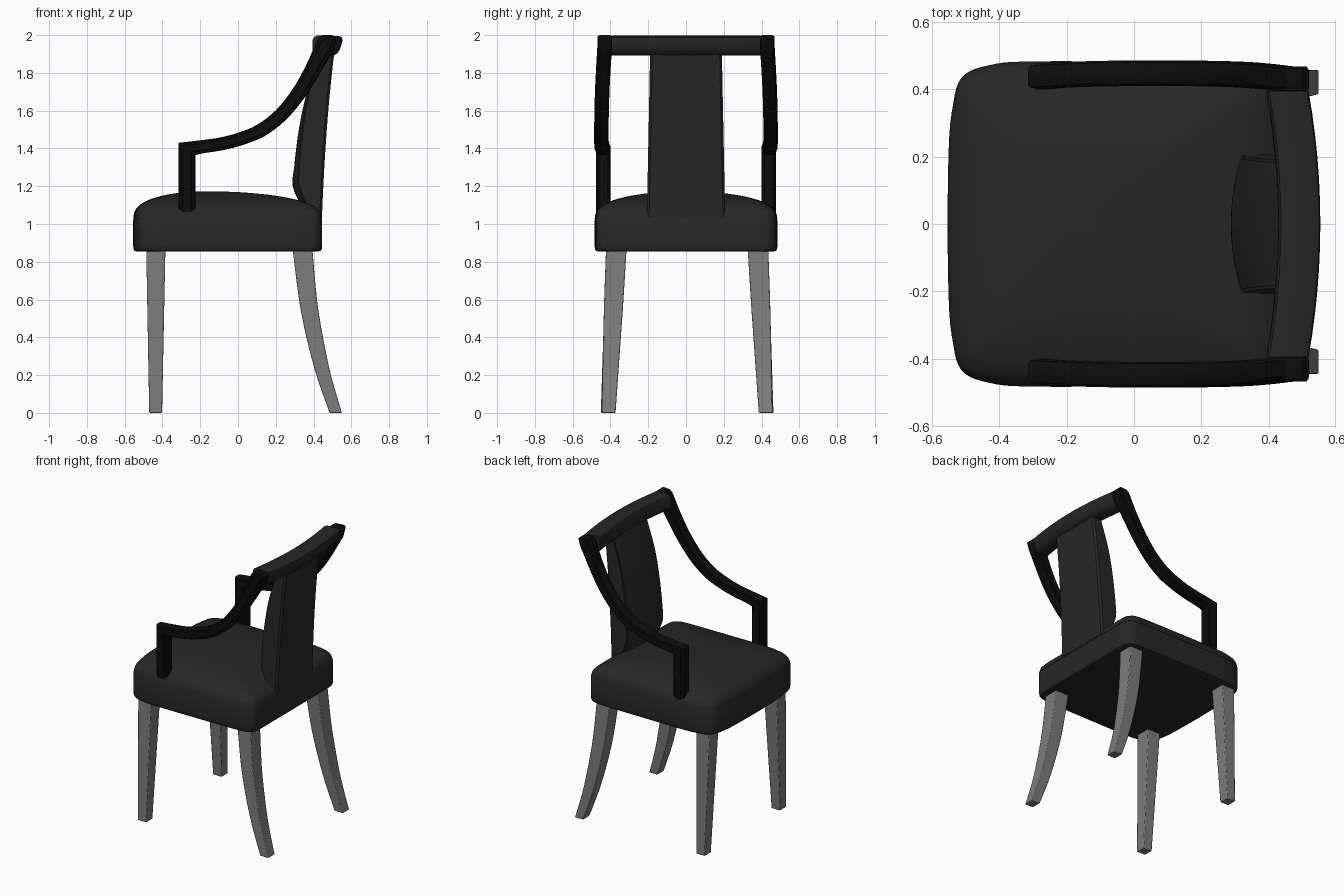
import bpy, bmesh, math

if "Cube" in bpy.data.objects:
    bpy.data.objects.remove(bpy.data.objects["Cube"])


def material(name, v):
    m = bpy.data.materials.new(name)
    m.diffuse_color = (v, v, v, 1)
    m.use_nodes = True
    m.node_tree.nodes["Principled BSDF"].inputs["Base Color"].default_value = m.diffuse_color
    return m


UPHOLSTERY = material("dark_upholstery", 0.02)
FRAME = material("black_frame", 0.004)
WOOD = material("grey_wood", 0.2)


def loft(name, rings, mat, bevel=0):
    """Skin a list of closed rings (same point count) and cap both ends."""
    bm = bmesh.new()
    rows = [[bm.verts.new(p) for p in r] for r in rings]
    n = len(rows[0])
    for a, b in zip(rows, rows[1:]):
        for i in range(n):
            j = (i + 1) % n
            bm.faces.new((a[i], a[j], b[j], b[i]))
    bm.faces.new(rows[0])
    bm.faces.new(rows[-1])
    bmesh.ops.recalc_face_normals(bm, faces=bm.faces[:])
    me = bpy.data.meshes.new(name)
    bm.to_mesh(me)
    bm.free()
    me.materials.append(mat)
    me.shade_smooth()
    me.set_sharp_from_angle(angle=math.radians(35))
    ob = bpy.data.objects.new(name, me)
    bpy.context.collection.objects.link(ob)
    if bevel:
        mod = ob.modifiers.new("bevel", 'BEVEL')
        mod.width = bevel
        mod.segments = 2
    return ob


def smooth(rows, steps=4):
    """Catmull-Rom interpolation of rows of numbers."""
    out = []
    for i in range(len(rows) - 1):
        quad = zip(rows[max(i - 1, 0)], rows[i], rows[i + 1], rows[min(i + 2, len(rows) - 1)])
        quad = list(quad)
        for k in range(steps):
            t = k / steps
            out.append([0.5 * (2 * b + (c - a) * t + (2 * a - 5 * b + 4 * c - d) * t * t
                               + (3 * b - a - 3 * c + d) * t ** 3) for a, b, c, d in quad])
    return out + [list(rows[-1])]


# seat plan outline, half, front to back
half = [(-.555, 0), (-.55, .25), (-.537, .36), (-.522, .42), (-.49, .453), (-.43, .472),
        (-.33, .483), (0, .483), (.3, .48), (.39, .472), (.425, .452), (.443, .41), (.445, .25), (.445, 0)]
half = smooth(half, 3)
outline = half + [[x, -y] for x, y in half[-2:0:-1]]


def plan_rings(levels, cx):
    return [[(cx + (x - cx) * s, y * s, z) for x, y in outline] for s, z in levels]


# seat box and domed cushion
loft("seat_base", plan_rings([(.965, .855), (.985, .858), (.997, .868), (1, .885),
                              (1, 1.02), (.993, 1.03)], -.055), UPHOLSTERY)
dome = smooth([(1, 1.027), (.985, 1.06), (.95, 1.085), (.88, 1.109), (.75, 1.133),
               (.55, 1.154), (.3, 1.168), (.06, 1.173)], 3)
loft("seat_cushion", plan_rings(dome, -.17), UPHOLSTERY)

# back splat: z, half width, pillow front x, frame front x, back x
splat = smooth([(1.035, .207, .40, .42, .445), (1.10, .206, .335, .37, .447),
                (1.20, .204, .29, .325, .452), (1.30, .202, .297, .325, .457),
                (1.50, .198, .322, .345, .470), (1.70, .194, .365, .38, .487),
                (1.91, .19, .435, .445, .51)])
loft("back_splat", [[(xe, -h, z), (xe, h, z), (xb - .012, h, z), (xb, h - .012, z),
                     (xb, -h + .012, z), (xb - .012, -h, z)]
                    for z, h, xc, xe, xb in splat], UPHOLSTERY)
ts = [i / 6 - 1 for i in range(13)]
loft("back_pillow", [[(xe - .004 + (xc - xe + .004) * (1 - t * t), t * (h - .008), z) for t in ts]
                     + [(xe + .02, h - .008, z), (xe + .02, -h + .008, z)]
                     for z, h, xc, xe, xb in splat], UPHOLSTERY)

# bowed top rail
section = [(.43, 1.975), (.437, 1.99), (.455, 1.997), (.535, 1.995), (.55, 1.987), (.554, 1.97),
           (.54, 1.925), (.525, 1.903), (.505, 1.892), (.44, 1.892), (.428, 1.905)]
loft("top_rail", [[(x - .035 * t * t, t * .395, z) for x, z in section] for t in ts], UPHOLSTERY)

# arms: upper x, z, lower x, z, centre y
arm = [(-.315, 1.43, -.225, 1.365, .439), (-.2, 1.443, -.18, 1.375, .444),
       (-.1, 1.457, -.075, 1.392, .447), (0, 1.483, .03, 1.42, .448),
       (.1, 1.525, .14, 1.465, .448), (.2, 1.602, .25, 1.548, .447),
       (.29, 1.715, .35, 1.665, .444), (.36, 1.84, .43, 1.79, .438),
       (.415, 1.965, .49, 1.892, .431)]
path = [(-.315, 1.02, -.225, 1.02, .437)] + smooth(arm) + [
    (.425, 1.985, .503, 1.91, .43), (.445, 2.0, .513, 1.94, .43), (.5, 2.0, .52, 1.98, .43)]
side = [(0, .6), (.08, .85), (.22, .87), (.27, 1), (.73, 1), (.78, .87), (.92, .85), (1, .6)]
moulding = side + [(u, -v) for u, v in reversed(side)]
for s, label in ((1, "left"), (-1, "right")):
    loft("arm_" + label, [[(a + (c - a) * u, s * (y + .038 * v), b + (d - b) * u) for u, v in moulding]
                          for a, b, c, d, y in path], FRAME)

# legs: z, x min, x max, inner y, outer y
back_leg = smooth([(0, .485, .55, .379, .452), (.2, .415, .492, .365, .448), (.4, .362, .45, .351, .444),
                   (.6, .323, .418, .337, .439), (.88, .288, .393, .32, .429)])
front_leg = [(0, -.47, -.402, .385, .457), (.88, -.486, -.384, .32, .429)]
for s, label in ((1, "left"), (-1, "right")):
    for name, rows in (("back_leg_", back_leg), ("front_leg_", front_leg)):
        loft(name + label, [[(a, .006 + s * c, z), (b, .006 + s * c, z),
                             (b, .006 + s * d, z), (a, .006 + s * d, z)]
                            for z, a, b, c, d in rows], WOOD, .005)
